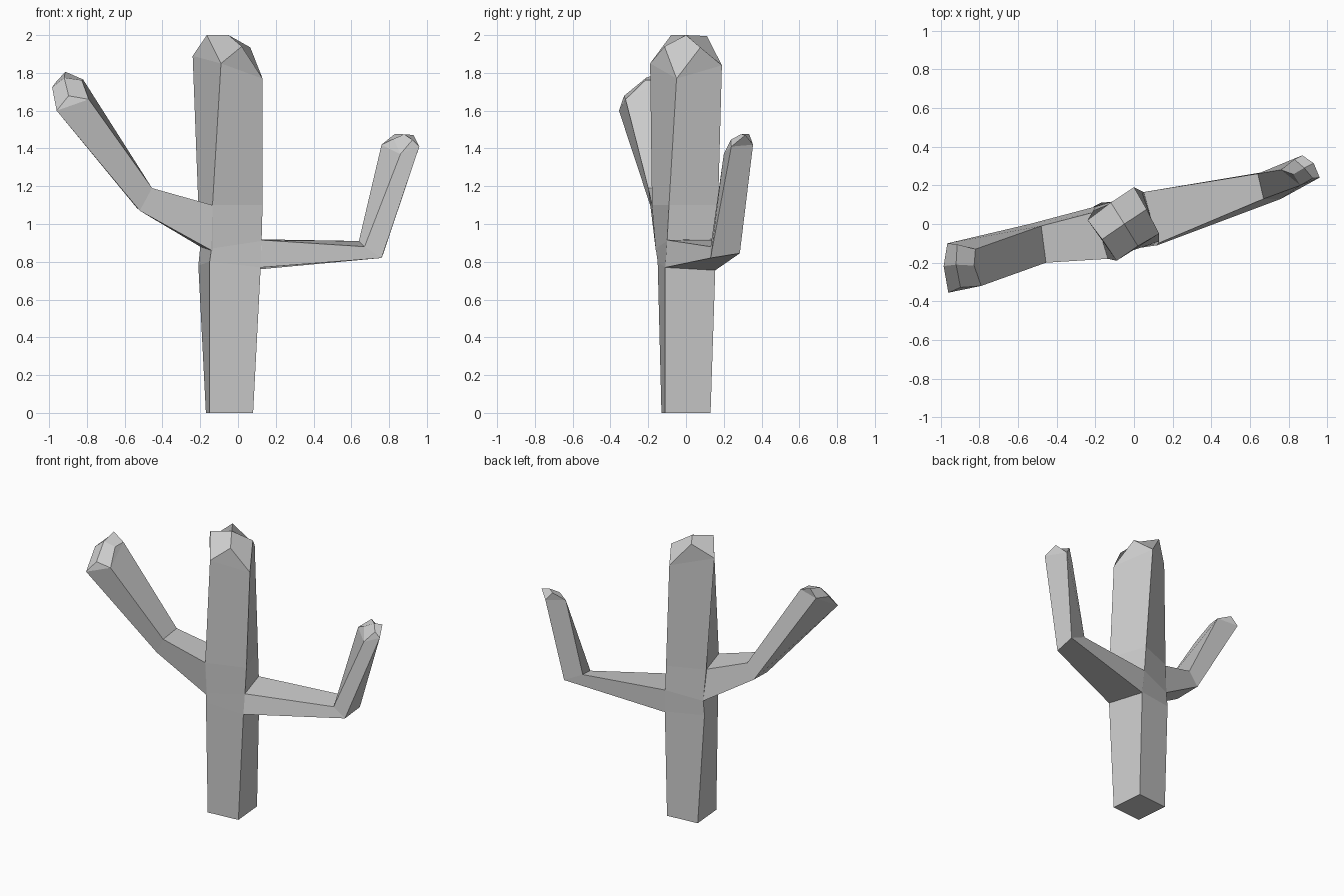
import bpy, bmesh
from mathutils import Vector


def limb(name, rings, apex, lift=0.8):
    """Loft four-sided rings and close the end with a faceted dome."""
    bm = bmesh.new()
    loops = [[bm.verts.new(p) for p in r] for r in rings]
    top = loops[-1]
    apex = Vector(apex)
    centre = sum((v.co for v in top), Vector()) / 4
    tip = bm.verts.new(apex)
    # raised midpoints of the dome edge
    mids = []
    for i in range(4):
        m = (top[i].co + top[(i + 1) % 4].co) / 2
        mids.append(bm.verts.new(m + (apex - centre) * lift))
    # side walls
    for a, b in zip(loops, loops[1:]):
        for i in range(4):
            j = (i + 1) % 4
            bm.faces.new((a[i], a[j], b[j], b[i]))
    # dome
    for i in range(4):
        bm.faces.new((top[i], top[(i + 1) % 4], mids[i]))
        bm.faces.new((tip, mids[i - 1], top[i], mids[i]))
    bm.faces.new(loops[0])
    bmesh.ops.recalc_face_normals(bm, faces=bm.faces)
    me = bpy.data.meshes.new(name)
    bm.to_mesh(me)
    bm.free()
    ob = bpy.data.objects.new(name, me)
    bpy.context.collection.objects.link(ob)
    return ob


# Trunk: corners run back-left, front-left, front-right, back-right
limb("trunk", [
    [(-.17, .11, 0), (-.15, -.13, 0), (.08, -.11, 0), (.06, .13, 0)],
    [(-.21, .09, .78), (-.15, -.15, .80), (.12, -.11, .77), (.06, .155, .76)],
    [(-.20, .09, .88), (-.14, -.16, .87), (.125, -.10, .91), (.05, .165, .92)],
    [(-.21, .07, 1.10), (-.135, -.18, 1.10), (.13, -.09, 1.10), (.04, .17, 1.10)],
    [(-.24, .02, 1.89), (-.09, -.19, 1.85), (.13, -.05, 1.77), (.0, .19, 1.84)],
], (-.05, 0, 2.0))

# Arms: corners run top-front, top-back, bottom-back, bottom-front
limb("right_arm", [
    [(.05, -.08, .92), (.0, .14, .92), (.0, .13, .76), (.04, -.10, .77)],
    [(.125, -.10, .915), (.05, .165, .92), (.06, .155, .755), (.12, -.11, .77)],
    [(.67, .13, .88), (.64, .26, .91), (.77, .285, .845), (.76, .13, .82)],
    [(.86, .20, 1.37), (.76, .28, 1.42), (.87, .355, 1.42), (.96, .24, 1.41)],
], (.88, .29, 1.475))

limb("left_arm", [
    [(-.05, -.13, 1.08), (-.12, .03, 1.08), (-.12, .06, .88), (-.06, -.12, .87)],
    [(-.135, -.18, 1.10), (-.21, .06, 1.10), (-.20, .09, .88), (-.14, -.16, .86)],
    [(-.455, -.20, 1.19), (-.48, -.01, 1.19), (-.54, .0, 1.09), (-.52, -.18, 1.07)],
    [(-.79, -.32, 1.66), (-.82, -.13, 1.765), (-.965, -.10, 1.75), (-.96, -.355, 1.60)],
], (-.92, -.21, 1.775), 0.6)
